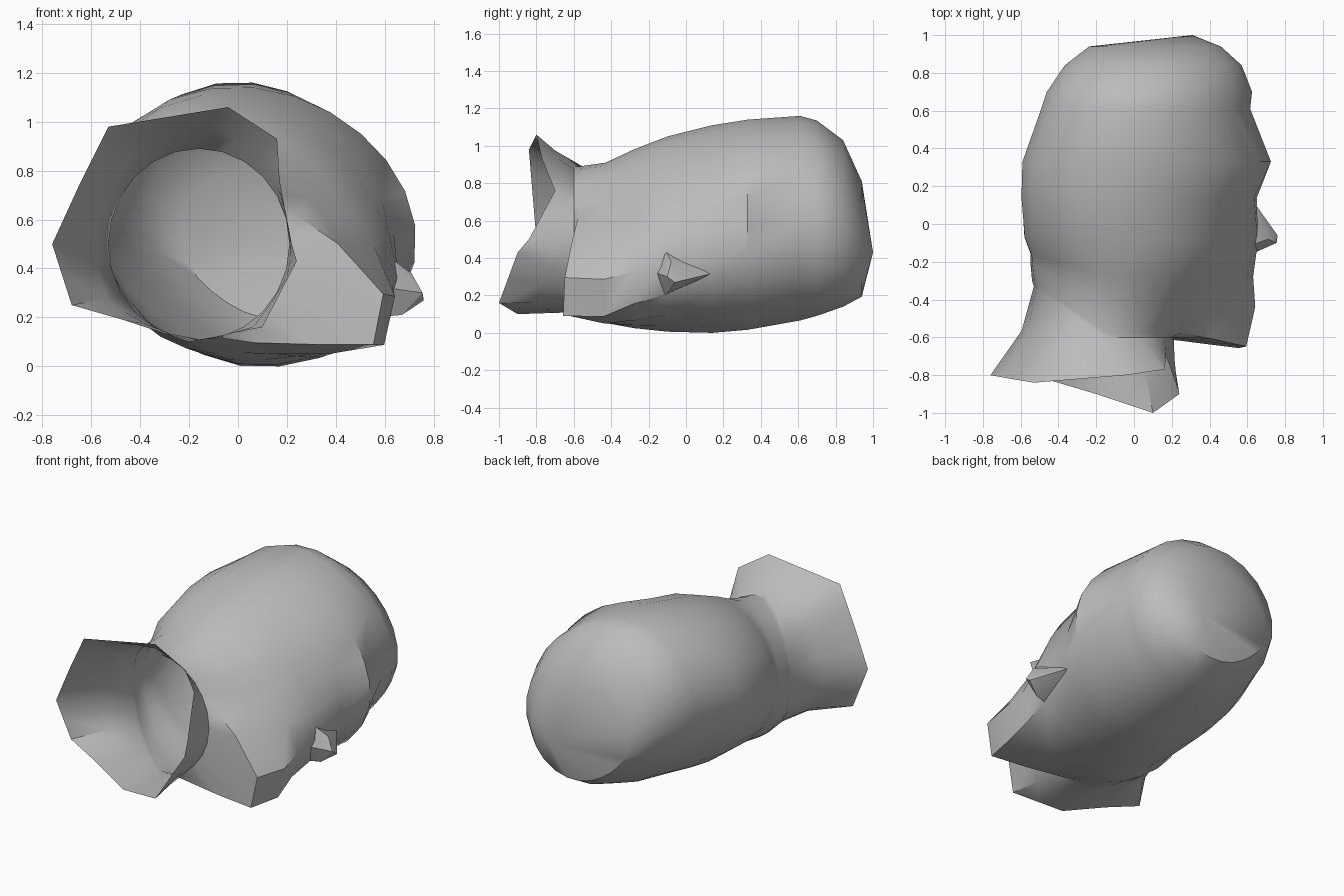
import bpy, bmesh, math
from mathutils import Vector

if "Cube" in bpy.data.objects:
    bpy.data.objects.remove(bpy.data.objects["Cube"])

N = 24
JAW = math.radians(-25)      # direction in which the face points

clay = bpy.data.materials.new("grey_clay")
clay.diffuse_color = (0.5, 0.5, 0.5, 1)
clay.use_nodes = True
clay.node_tree.nodes["Principled BSDF"].inputs["Base Color"].default_value = clay.diffuse_color


def finish(bm, name, angle):
    bmesh.ops.recalc_face_normals(bm, faces=bm.faces)
    me = bpy.data.meshes.new(name)
    bm.to_mesh(me)
    bm.free()
    ob = bpy.data.objects.new(name, me)
    bpy.context.collection.objects.link(ob)
    me.materials.append(clay)
    bpy.ops.object.select_all(action='DESELECT')
    ob.select_set(True)
    bpy.context.view_layer.objects.active = ob
    bpy.ops.object.shade_smooth_by_angle(angle=math.radians(angle))
    return ob


def section(y, cx, cz, rx, rz, bump, floor, lean=0.0, drop=0.0, skew=0.0):
    """Oval slice of the head, pushed out towards the face by bump."""
    pts = []
    for i in range(N):
        a = math.tau * i / N
        w = max(0, math.cos(a - JAW)) ** 9
        c, s = math.cos(a), math.sin(a)
        # fuller at the upper back, flatter at the lower back
        k = 1 + skew * (math.cos(2 * a - math.radians(270))
                        - max(0, math.cos(a - math.radians(230))) ** 4)
        x = cx + c * (rx * k + bump * w)
        z = cz + s * (rz * k + bump * w)
        pts.append(Vector((x, y + lean * max(0, -c) - drop * w, max(z, floor))))
    return pts


# Flared open end of the neck, one corner every 30 degrees
corners = [(.22, -.84, .5), (.17, -.7, .76), (.16, -.77, .93), (-.04, -.8, 1.06),
           (-.53, -.84, .98), (-.65, -.82, .74), (-.76, -.8, .5), (-.68, -.76, .25),
           (-.47, -.82, .19), (-.2, -.9, .1), (.1, -1, .16), (.24, -.9, .43)]
rim = []
for i, p in enumerate(corners):
    p, q = Vector(p), Vector(corners[(i + 1) % len(corners)])
    rim += [p, (p + q) / 2]

# Slices from neck to crown:
# y, centre x z, radius x z, face bump, floor, lean, drop, skew
slices = [
    (-.60, -.16, .50, .37, .39, .00, .11, .27, .00, .00),   # neck
    (-.57, -.16, .50, .38, .39, .46, .09, .27, .09, .00),   # chin
    (-.43, -.10, .48, .45, .43, .36, .05, .23, .01, .02),   # mouth
    (-.28, -.04, .50, .51, .48, .20, .02, .12, .00, .04),   # cheeks
    (-.10, .00, .525, .585, .525, .09, .00, .03, .00, .05),
    (.14, .01, .55, .61, .56, .04, .00, .00, .00, .06),     # eye sockets
    (.33, .065, .575, .66, .565, .00, .01, .00, .00, .06),  # brow
    (.61, .06, .61, .555, .55, .00, .06, .00, .00, .06),    # forehead
    (.70, .08, .61, .545, .525, .00, .08, .00, .00, .06),   # hairline
    (.84, .10, .58, .47, .45, .00, .14, .00, .00, .06),
    (.94, .11, .50, .35, .31, .00, .18, .00, .00, .06)]     # crown

profile = [section(*s) for s in slices]

# Collar ring halfway along the flare, drawn in slightly at the nape
collar = []
for i, (p, q) in enumerate(zip(rim, profile[0])):
    inward = .05 * max(0, -math.cos(math.tau * i / N))
    collar.append((p + q) / 2 + Vector((inward, 0, 0)))

bm = bmesh.new()
rings = [[bm.verts.new(p) for p in ring] for ring in [rim, collar] + profile]
for lo, hi in zip(rings, rings[1:]):
    for i in range(N):
        j = (i + 1) % N
        bm.faces.new((lo[i], lo[j], hi[j], hi[i]))
pole = bm.verts.new((.31, 1, .43))
for i in range(N):
    bm.faces.new((rings[-1][i], rings[-1][(i + 1) % N], pole))
finish(bm, "head_shell", 40)

# Nose: bridge, tip and nostril wings
bm = bmesh.new()
for p in [(.61, .15, .32), (.76, -.06, .27), (.755, -.10, .30), (.71, -.08, .38),
          (.60, -.12, .46), (.67, -.10, .21), (.56, -.12, .20), (.62, -.16, .32)]:
    bm.verts.new(p)
bmesh.ops.convex_hull(bm, input=bm.verts[:])
finish(bm, "nose", 30)
